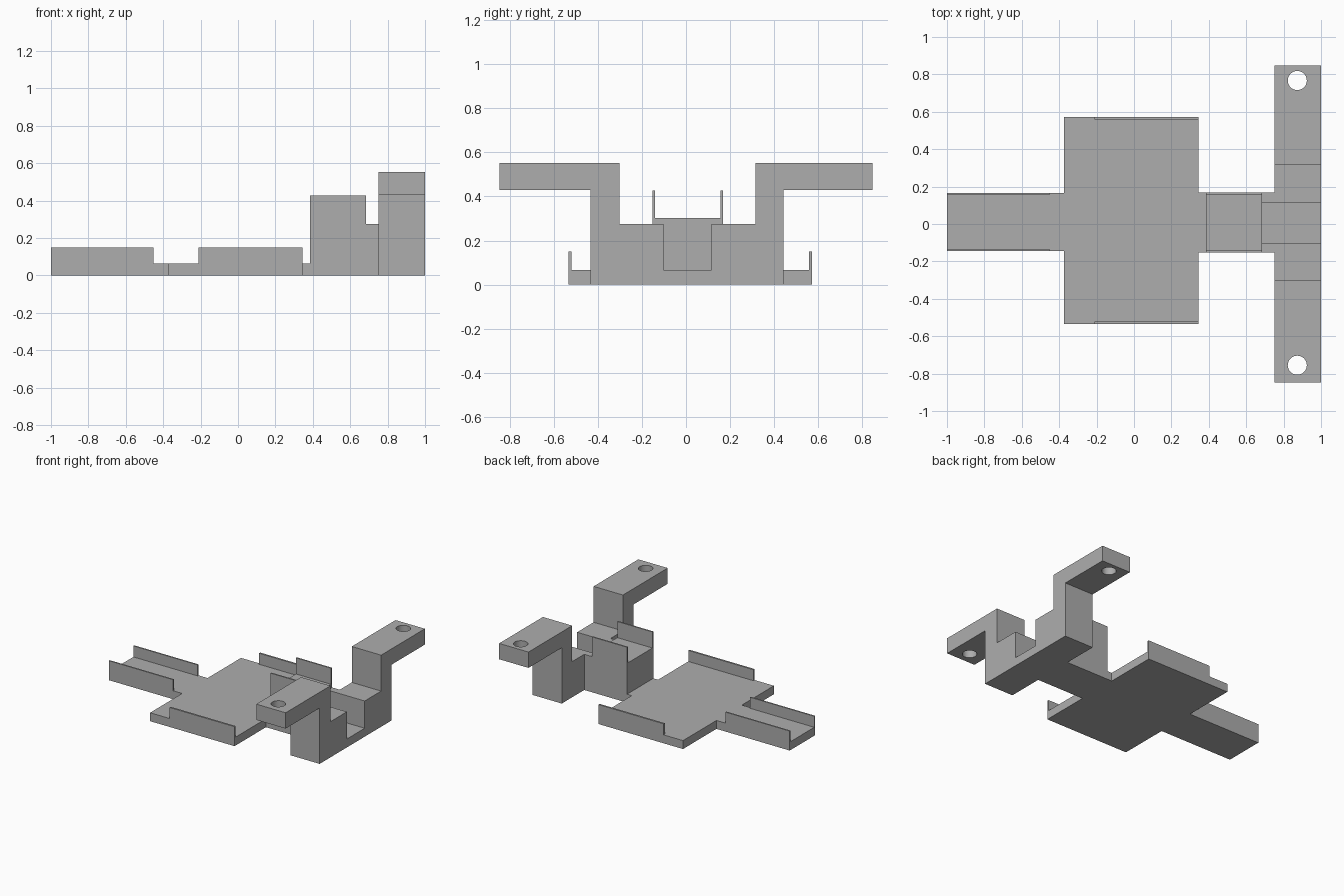
import bpy
import bmesh
from mathutils import Vector

cube = bpy.data.objects.get("Cube")
if cube:
    bpy.data.objects.remove(cube)

grey = bpy.data.materials.new("plain grey")
grey.use_nodes = True
colour = (0.42, 0.42, 0.42, 1)
grey.diffuse_color = colour
grey.node_tree.nodes["Principled BSDF"].inputs["Base Color"].default_value = colour


def prism(name, outline, offset):
    """Extrude a closed outline of 3D points along an offset."""
    bm = bmesh.new()
    face = bm.faces.new([bm.verts.new(p) for p in outline])
    result = bmesh.ops.extrude_face_region(bm, geom=[face])
    moved = [v for v in result["geom"] if isinstance(v, bmesh.types.BMVert)]
    bmesh.ops.translate(bm, vec=Vector(offset), verts=moved)
    bmesh.ops.recalc_face_normals(bm, faces=bm.faces)
    mesh = bpy.data.meshes.new(name)
    bm.to_mesh(mesh)
    bm.free()
    mesh.materials.append(grey)
    obj = bpy.data.objects.new(name, mesh)
    bpy.context.collection.objects.link(obj)
    return obj


def box(name, x, y, z):
    corners = [(x[0], y[0], z[0]), (x[1], y[0], z[0]),
               (x[1], y[1], z[0]), (x[0], y[1], z[0])]
    return prism(name, corners, (0, 0, z[1] - z[0]))


floor = 0.065
step = 0.275
bar_back, bar_front = 0.75, 1.0

# Base: tongue, wide plate and neck in one outline
plan = [(-1, -0.145), (-0.375, -0.145), (-0.375, -0.535), (0.345, -0.535),
        (0.345, -0.152), (bar_back, -0.152), (bar_back, 0.168), (0.345, 0.168),
        (0.345, 0.572), (-0.375, 0.572), (-0.375, 0.165), (-1, 0.165)]
prism("base_plate", [(x, y, 0) for x, y in plan], (0, 0, floor))

# Thin guide rails along the tongue, plate and raised block
rails = [("tongue_rail", (-1, -0.452), (-0.145, 0.165), 0.011, (floor, 0.15)),
         ("plate_rail", (-0.21, 0.345), (-0.535, 0.572), 0.014, (floor, 0.15)),
         ("block_rail", (0.385, 0.685), (-0.152, 0.168), 0.011, (0.303, 0.427))]
for name, x, (y0, y1), t, z in rails:
    box(name + "_right", x, (y0, y0 + t), z)
    box(name + "_left", x, (y1 - t, y1), z)

# Raised block and the two cheeks that join it to the crossbar
box("raised_block", (0.385, 0.685), (-0.152, 0.168), (floor, 0.303))
box("cheek_right", (0.685, bar_back), (-0.152, -0.102), (floor, step))
box("cheek_left", (0.685, bar_back), (0.115, 0.168), (floor, step))

# Crossbar with channel, posts and arms as one stepped profile
profile = [(-0.434, 0), (0.442, 0), (0.442, 0.43), (0.848, 0.43), (0.848, 0.552),
           (0.315, 0.552), (0.315, step), (0.115, step), (0.115, floor),
           (-0.102, floor), (-0.102, step), (-0.303, step), (-0.303, 0.552),
           (-0.848, 0.552), (-0.848, 0.43), (-0.434, 0.43)]
crossbar = prism("crossbar", [(bar_back, y, z) for y, z in profile],
                 (bar_front - bar_back, 0, 0))

# Screw holes through the arm ends
for y in (-0.755, 0.767):
    bpy.ops.mesh.primitive_cylinder_add(vertices=32, radius=0.051, depth=0.3,
                                        location=(0.873, y, 0.49))
    cutter = bpy.context.object
    cutter.name = "hole_cutter"
    cutter.hide_render = True
    cutter.data.materials.append(grey)
    cut = crossbar.modifiers.new("hole", "BOOLEAN")
    cut.operation = "DIFFERENCE"
    cut.solver = "EXACT"
    cut.object = cutter
    bpy.context.view_layer.objects.active = crossbar
    bpy.ops.object.modifier_apply(modifier=cut.name)
    bpy.data.objects.remove(cutter)

# Round hole walls, crisp edges elsewhere
bpy.ops.object.select_all(action="DESELECT")
crossbar.select_set(True)
bpy.context.view_layer.objects.active = crossbar
bpy.ops.object.shade_smooth_by_angle()
